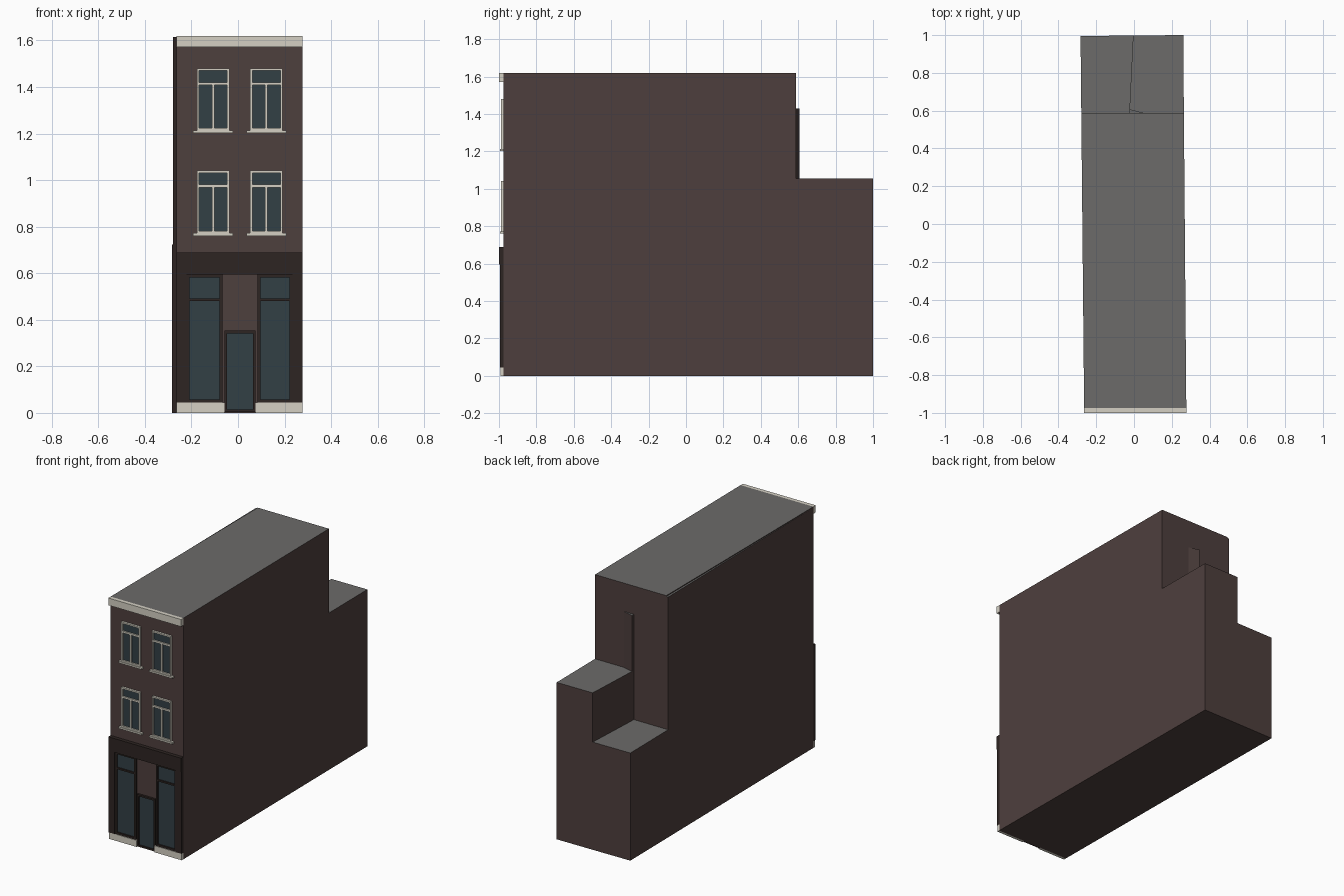
import bpy, bmesh

if "Cube" in bpy.data.objects:
    bpy.data.objects.remove(bpy.data.objects["Cube"])


def material(name, rgb):
    m = bpy.data.materials.new(name)
    m.diffuse_color = (*rgb, 1)
    m.use_nodes = True
    m.node_tree.nodes["Principled BSDF"].inputs["Base Color"].default_value = m.diffuse_color
    return m


BRICK = material("brown brick", (0.076, 0.050, 0.047))
ROOF = material("grey roof", (0.150, 0.147, 0.144))
CREAM = material("cream stone", (0.66, 0.63, 0.55))
DARK = material("dark shopfront", (0.027, 0.018, 0.016))
GLASS = material("dark glass", (0.032, 0.050, 0.060))
WALL_Y = -0.975   # facade plane


def finish(name, bm, mats):
    bmesh.ops.recalc_face_normals(bm, faces=bm.faces)
    me = bpy.data.meshes.new(name)
    for m in mats:
        me.materials.append(m)
    if len(mats) > 1:              # upward faces take the roof colour
        for f in bm.faces:
            f.normal_update()
            f.material_index = 1 if f.normal.z > 0.5 else 0
    bm.to_mesh(me)
    bm.free()
    ob = bpy.data.objects.new(name, me)
    bpy.context.collection.objects.link(ob)
    return ob


def prism(name, plan, z0, z1):
    """Extrude a floor plan upwards: brick walls, grey roof."""
    bm = bmesh.new()
    base = bm.faces.new([bm.verts.new((x, y, z0)) for x, y in plan])
    top = bmesh.ops.extrude_face_region(bm, geom=[base], use_keep_orig=True)["geom"]
    for v in top:
        if isinstance(v, bmesh.types.BMVert):
            v.co.z = z1
    finish(name, bm, [BRICK, ROOF])


def plates(name, rects, depth, mat):
    """Boxes (x0, x1, z0, z1) standing out from the facade by depth."""
    bm = bmesh.new()
    for x0, x1, z0, z1 in rects:
        vs = bmesh.ops.create_cube(bm, size=1)["verts"]
        for v in vs:
            v.co = (x1 if v.co.x > 0 else x0,
                    WALL_Y - depth if v.co.y < 0 else WALL_Y,
                    z1 if v.co.z > 0 else z0)
    finish(name, bm, [mat])


def frame(x0, x1, z0, z1, t):
    """Four bars around an opening."""
    return [(x0, x0 + t, z0, z1), (x1 - t, x1, z0, z1),
            (x0 + t, x1 - t, z0, z0 + t), (x0 + t, x1 - t, z1 - t, z1)]


# Building masses, slightly skewed in plan
prism("main_block", [(-0.264, WALL_Y), (0.277, WALL_Y), (0.264, 0.588), (-0.265, 0.588)], 0, 1.62)
prism("left_party_wall", [(-0.264, WALL_Y), (-0.25, 0.588), (-0.279, 0.588)], 0, 1.614)
prism("rear_low_wing", [(-0.279, 0.588), (-0.024, 0.588), (-0.024, 0.61),
                        (-0.005, 0.998), (-0.283, 0.995)], 0, 0.723)
prism("rear_tall_wing", [(-0.024, 0.588), (0.264, 0.588), (0.261, 1.0),
                         (-0.005, 0.998), (-0.024, 0.61)], 0, 1.054)
prism("rear_wall_wedge", [(-0.024, 0.588), (0.05, 0.588), (-0.024, 0.608)], 1.054, 1.43)

# Cornice and plinth
plates("cornice", [(-0.264, 0.277, 1.572, 1.62)], 0.025, CREAM)
plates("plinth", [(-0.264, -0.058, 0, 0.044), (0.075, 0.277, 0, 0.044)], 0.018, CREAM)

# Upper windows: two storeys, two each
for storey, z0, z1 in (("first", 0.772, 1.041), ("second", 1.213, 1.48)):
    for side, xc in (("left", -0.107), ("right", 0.122)):
        x0, x1 = xc - 0.07, xc + 0.07
        label = f"{storey}_floor_{side}"
        zt = z1 - 0.066
        plates(label + "_glass", [(x0 + 0.005, x1 - 0.005, z0 + 0.005, z1 - 0.005)], 0.004, GLASS)
        plates(label + "_frame", frame(x0, x1, z0, z1, 0.01)
               + [(x0 + 0.01, x1 - 0.01, zt - 0.006, zt + 0.006),
                  (xc - 0.005, xc + 0.005, z0 + 0.01, zt - 0.006)], 0.014, CREAM)
        plates(label + "_sill", [(xc - 0.086, xc + 0.086, z0 - 0.011, z0)], 0.02, CREAM)

# Shopfront: fascia, pilasters, display windows
plates("shop_fascia", [(-0.264, 0.277, 0.595, 0.688)], 0.025, DARK)
plates("shop_pilasters", [(-0.264, -0.221, 0.044, 0.595), (0.235, 0.277, 0.044, 0.595)], 0.02, DARK)
for side, x0, x1 in (("left", -0.221, -0.067), ("right", 0.083, 0.235)):
    plates(f"display_{side}_glass", [(x0 + 0.006, x1 - 0.006, 0.05, 0.588)], 0.005, GLASS)
    plates(f"display_{side}_frame", frame(x0, x1, 0.044, 0.595, 0.013)
           + [(x0 + 0.013, x1 - 0.013, 0.481, 0.492)], 0.014, DARK)

# Door
plates("door_glass", [(-0.052, 0.069, 0.01, 0.347)], 0.005, GLASS)
plates("door_frame", frame(-0.058, 0.075, 0.003, 0.353, 0.011), 0.014, DARK)
